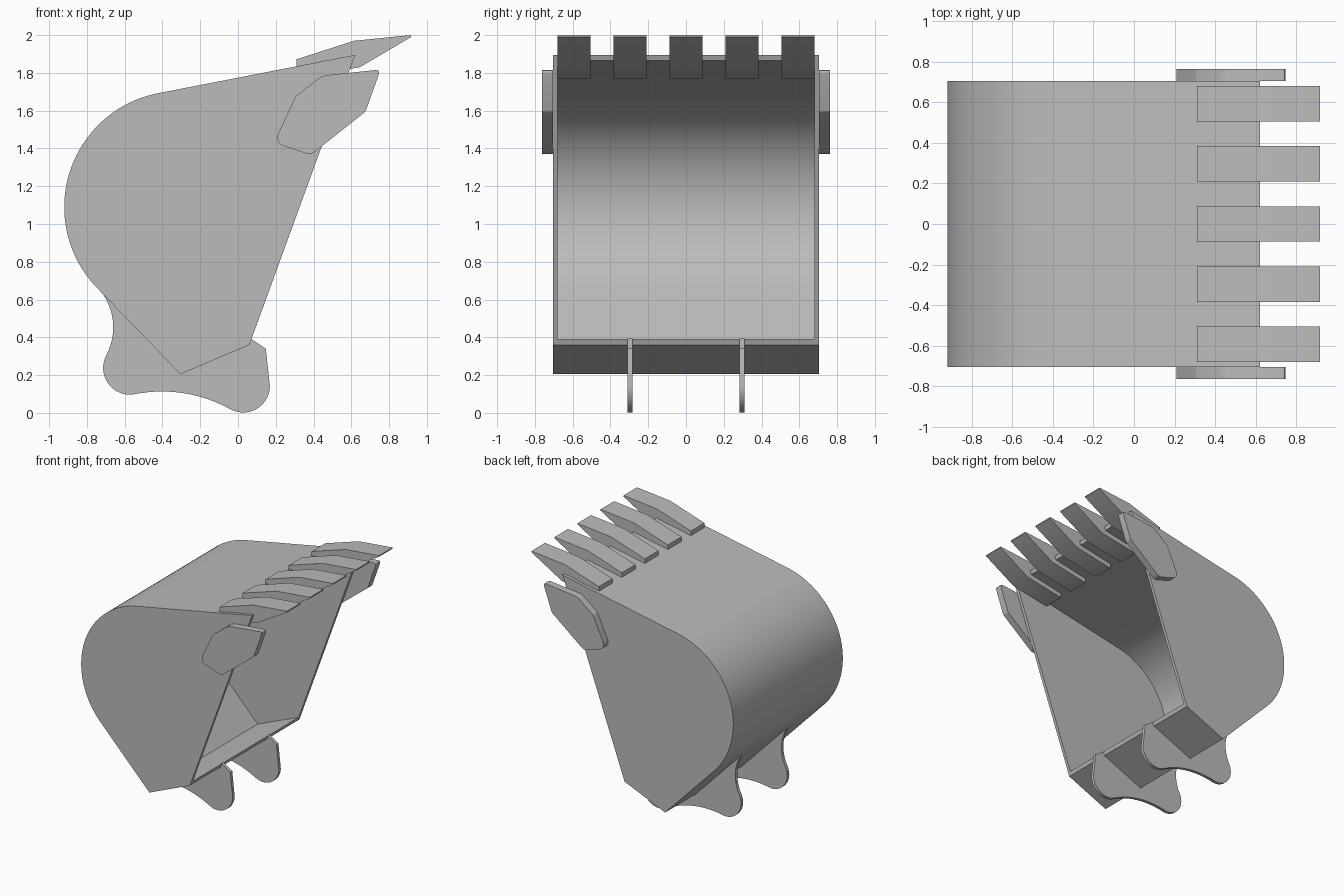
import bpy, bmesh, math
from mathutils import Vector

cube = bpy.data.objects.get("Cube")
if cube:
    bpy.data.objects.remove(cube, do_unlink=True)

steel = bpy.data.materials.new("grey_steel")
steel.use_nodes = True
GREY = (0.5, 0.5, 0.5, 1)
steel.diffuse_color = GREY
steel.node_tree.nodes["Principled BSDF"].inputs["Base Color"].default_value = GREY


def arc(a, b, c, steps):
    """Points on the circle from a through b to c."""
    a, b, c = Vector(a), Vector(b), Vector(c)
    u, v = b - a, c - a
    d = 2 * (u.x * v.y - u.y * v.x)
    m = Vector((v.y * u.dot(u) - u.y * v.dot(v), u.x * v.dot(v) - v.x * u.dot(u))) / d
    centre, radius = a + m, m.length
    ang = [math.atan2(*(p - centre).yx) for p in (a, b, c)]
    sweep = (ang[2] - ang[0]) % math.tau
    if (ang[1] - ang[0]) % math.tau > sweep:
        sweep -= math.tau
    return [centre + radius * Vector((math.cos(t), math.sin(t)))
            for t in (ang[0] + sweep * i / steps for i in range(steps + 1))]


def rounded(corners, steps=5):
    """Polygon from (x, z, cut) corners, each softened by its cut length."""
    out, n = [], len(corners)
    for i, (x, z, cut) in enumerate(corners):
        p = Vector((x, z))
        if not cut:
            out.append(p)
            continue
        a = p + (Vector(corners[i - 1][:2]) - p).normalized() * cut
        b = p + (Vector(corners[(i + 1) % n][:2]) - p).normalized() * cut
        for k in range(steps + 1):
            t = k / steps
            out.append(a * (1 - t) ** 2 + p * 2 * t * (1 - t) + b * t * t)
    return out


def inset(path, first, last, d):
    """Offset an open path inward, with given end points."""
    out = [Vector(first)]
    for p, q, r in zip(path, path[1:], path[2:]):
        n1, n2 = [Vector((e.y, -e.x)).normalized() for e in (q - p, r - q)]
        out.append(q + (n1 + n2) * d / (1 + n1.dot(n2)))
    return out + [Vector(last)]


def finish(bm, name):
    bmesh.ops.recalc_face_normals(bm, faces=bm.faces)
    mesh = bpy.data.meshes.new(name)
    bm.to_mesh(mesh)
    bm.free()
    mesh.materials.append(steel)
    obj = bpy.data.objects.new(name, mesh)
    bpy.context.collection.objects.link(obj)
    bpy.ops.object.select_all(action='DESELECT')
    obj.select_set(True)
    bpy.context.view_layer.objects.active = obj
    bpy.ops.object.shade_smooth_by_angle(angle=math.radians(25))


def ring(bm, pts, y):
    return [bm.verts.new((p[0], y, p[1])) for p in pts]


def plate(name, pts, y, thickness):
    bm = bmesh.new()
    a, b = ring(bm, pts, y - thickness / 2), ring(bm, pts, y + thickness / 2)
    bm.faces.new(a)
    bm.faces.new(b)
    for i in range(len(a)):
        bm.faces.new((a[i - 1], a[i], b[i], b[i - 1]))
    finish(bm, name)


# Bucket shell: thin curved wall with side plates and an open mouth
outer = [Vector((0.06, 0.36)), Vector((-0.305, 0.205))]
outer += arc((-0.74, 0.655), (-0.92, 1.09), (-0.42, 1.693), 40)
outer.append(Vector((0.62, 1.895)))
inner = inset(outer, (0.071, 0.39), (0.609, 1.865), 0.026)
bm = bmesh.new()
o1, o2 = ring(bm, outer, -0.705), ring(bm, outer, 0.705)
i1, i2 = ring(bm, inner, -0.68), ring(bm, inner, 0.68)
for cap in (o1, o2, i1, i2):
    bm.faces.new(cap)
for a, b in ((o1, o2), (i1, i2)):
    for k in range(len(a) - 1):
        bm.faces.new((a[k], a[k + 1], b[k + 1], b[k]))
for end in (0, -1):
    bm.faces.new((o1[end], o2[end], i2[end], i1[end]))
for o, i in ((o1, i1), (o2, i2)):
    bm.faces.new((o[0], o[-1], i[-1], i[0]))
finish(bm, "bucket_shell")

# Five teeth gripping the lip
tooth = [(0.31, 1.77), (0.31, 1.872), (0.615, 1.97), (0.917, 2.0),
         (0.917, 1.99), (0.645, 1.83)]
for n in range(5):
    plate(f"tooth_{n + 1}", tooth, (n - 2) * 0.2965, 0.174)

# Side cutters, one on each cheek
cutter = rounded([(0.445, 1.785, 0.03), (0.755, 1.818, 0.03), (0.675, 1.595, 0.01),
                  (0.385, 1.365, 0.03), (0.19, 1.43, 0.06), (0.305, 1.675, 0.01)])
for side, y in (("left", 1), ("right", -1)):
    plate(f"side_cutter_{side}", cutter, y * 0.734, 0.058)

# Pair of mounting ears under the bucket
ear = [Vector(p) for p in ((-0.725, 0.66), (-0.3, 0.22), (0.05, 0.37),
                           (0.068, 0.393), (0.147, 0.34))]
ear += arc((0.169, 0.14), (0.03, 0.002), (-0.045, 0.022), 14)
ear += arc((-0.045, 0.022), (-0.38, 0.113), (-0.563, 0.096), 12)[1:]
ear += arc((-0.563, 0.096), (-0.714, 0.235), (-0.7, 0.3), 14)[1:]
ear += arc((-0.7, 0.3), (-0.661, 0.44), (-0.735, 0.655), 12)[1:]
for side, y in (("left", 1), ("right", -1)):
    plate(f"mounting_ear_{side}", ear, y * 0.297, 0.026)
